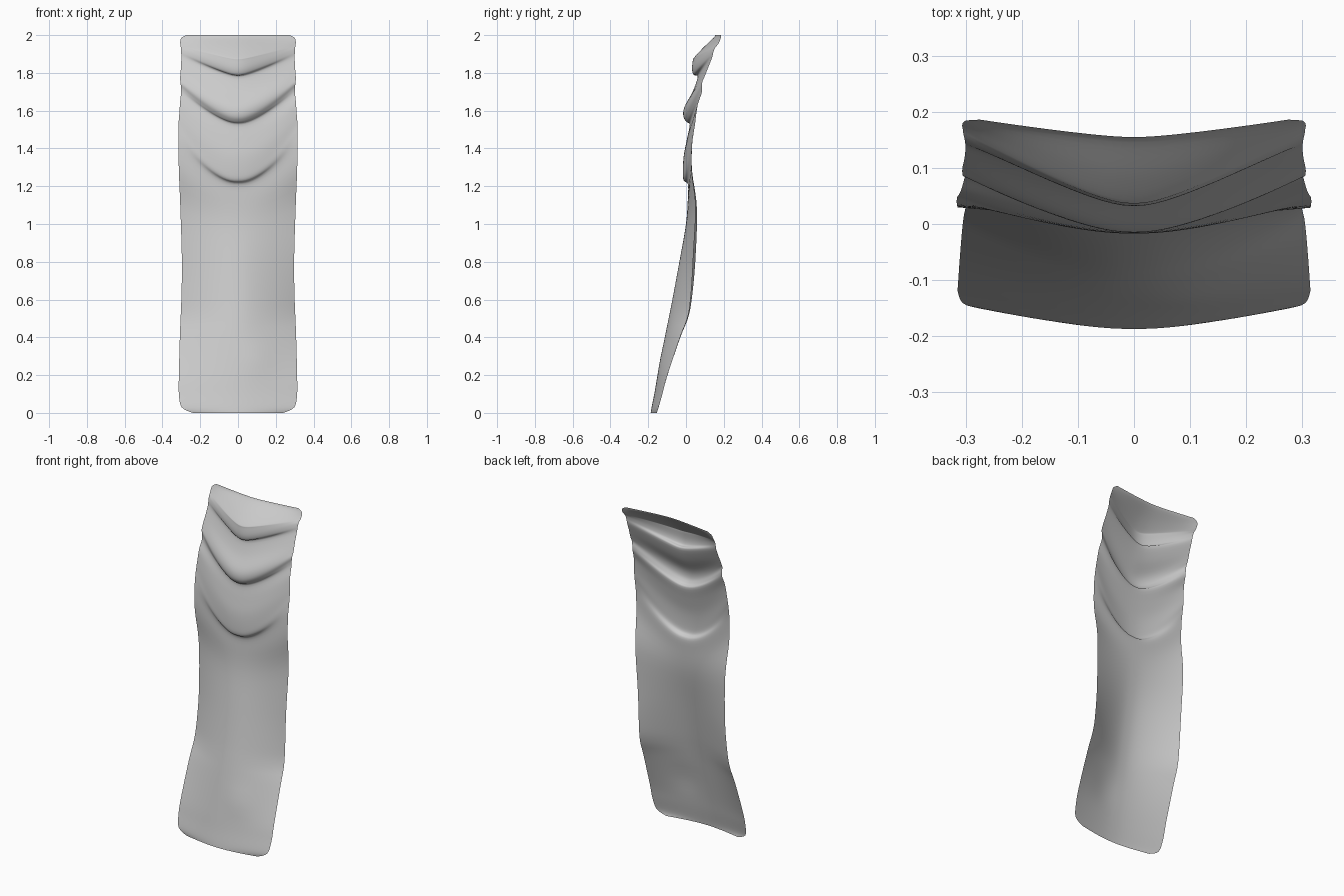
import bpy, bmesh, math

# Loft rows, top to bottom: centre z, centre y, edge z, edge y, half width
ROWS = [
    (2.00, .155, 2.00, .186, .275), (1.985, .145, 1.985, .184, .300),
    (1.93, .088, 1.965, .177, .306), (1.88, .042, 1.95, .168, .305),
    (1.865, .036, 1.94, .160, .304), (1.82, .032, 1.93, .152, .302),
    (1.79, .040, 1.91, .145, .301), (1.778, .062, 1.88, .138, .300),
    (1.70, .035, 1.83, .118, .302), (1.62, -.008, 1.78, .098, .306),
    (1.57, -.014, 1.75, .086, .305), (1.54, .003, 1.72, .086, .301),
    (1.525, .020, 1.69, .082, .302), (1.45, .005, 1.64, .064, .307),
    (1.36, -.012, 1.58, .054, .311), (1.27, -.017, 1.53, .048, .315),
    (1.23, -.012, 1.48, .040, .316), (1.21, .010, 1.41, .032, .315),
    (1.14, .010, 1.28, .032, .313), (1.00, .000, 1.08, .058, .305),
    (.80, -.035, .80, .049, .297), (.60, -.072, .60, .030, .300),
    (.50, -.092, .50, .010, .304), (.40, -.112, .40, -.030, .308),
    (.20, -.150, .20, -.098, .313), (.10, -.168, .10, -.125, .313),
    (.03, -.182, .03, -.145, .298), (.00, -.187, .00, -.155, .240),
]
COLS, SUB = 32, 4


def spline(a, b, c, d, t):
    """Catmull-Rom blend of four rows."""
    return [.5 * (2 * q + (r - p) * t + (2 * p - 5 * q + 4 * r - s) * t * t
                  + (3 * q - p - 3 * r + s) * t ** 3)
            for p, q, r, s in zip(a, b, c, d)]


def refined_rows():
    n = len(ROWS)
    for i in range(n - 1):
        quad = [ROWS[max(0, min(n - 1, i + k))] for k in (-1, 0, 1, 2)]
        for s in range(SUB):
            yield spline(*quad, s / SUB)
    yield ROWS[-1]


def point(row, u):
    zc, yc, ze, ye, w = row
    a = math.sqrt(u * u + .01) - .1          # soft V across the width
    a /= math.sqrt(1.01) - .1
    low = max(0, min(1, (1.85 - zc) / .5))   # lower swags are rounder
    z = zc + (ze - zc) * a ** (1.05 + .5 * low)
    bow = a ** (1.2 + .3 * low)
    y = yc + (ye - yc) * bow
    x = w * u
    # right border of the lower panel sits a little further forward
    y -= .012 * max(0, u) ** 3 * math.exp(-((z - .85) / .3) ** 2)
    # faint hem crease, low on the right
    y -= .006 * math.exp(-((x - .1) / .09) ** 2 - ((z - .28) / .08) ** 2)
    return x, y, max(0, min(2, z))


# Draped cloth panel
bm = bmesh.new()
grid = [[bm.verts.new(point(r, 2 * j / COLS - 1)) for j in range(COLS + 1)]
        for r in refined_rows()]
for top, low in zip(grid, grid[1:]):
    for j in range(COLS):
        bm.faces.new((top[j], low[j], low[j + 1], top[j + 1])).smooth = True
mesh = bpy.data.meshes.new("draped_cloth")
bm.to_mesh(mesh)
bm.free()
cloth = bpy.data.objects.new("draped_cloth", mesh)
bpy.context.collection.objects.link(cloth)
